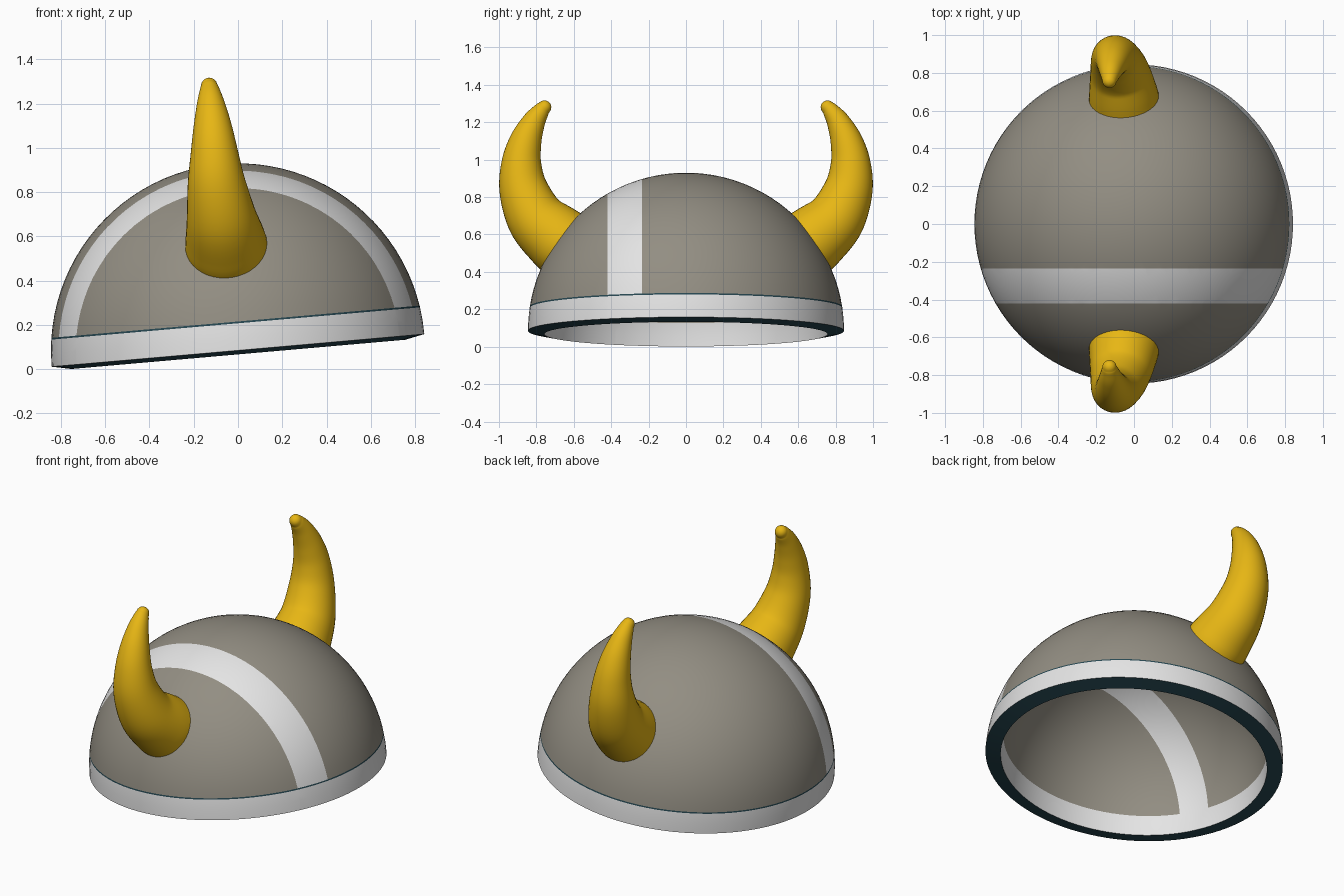
import bpy, bmesh, math
from mathutils import Vector, Matrix

if "Cube" in bpy.data.objects:
    bpy.data.objects.remove(bpy.data.objects["Cube"])

R_OUT, R_IN = 0.845, 0.757      # shell radii
CENTRE_Z, TILT = 0.085, math.radians(-5)
RIM_DROP = 0.018                # inner lip hangs slightly lower
BAND = 0.122                    # rim band height
STRIPE = (-0.42, -0.235)        # stripe limits in y


def material(name, rgb):
    m = bpy.data.materials.new(name)
    m.diffuse_color = (*rgb, 1)
    m.use_nodes = True
    m.node_tree.nodes["Principled BSDF"].inputs["Base Color"].default_value = m.diffuse_color
    return m


steel = material("warm_grey_steel", (0.29, 0.27, 0.225))
white = material("pale_metal", (0.78, 0.78, 0.78))
dark = material("dark_teal", (0.02, 0.065, 0.085))
gold = material("horn_gold", (0.80, 0.47, 0.007))


def finish(bm, name, mats, angle):
    bmesh.ops.recalc_face_normals(bm, faces=bm.faces)
    me = bpy.data.meshes.new(name)
    bm.to_mesh(me)
    bm.free()
    for m in mats:
        me.materials.append(m)
    ob = bpy.data.objects.new(name, me)
    bpy.context.collection.objects.link(ob)
    bpy.ops.object.select_all(action='DESELECT')
    ob.select_set(True)
    bpy.context.view_layer.objects.active = ob
    bpy.ops.object.shade_smooth_by_angle(angle=math.radians(angle))
    return ob


def arc(radius, heights, steps=22):
    """Profile up a sphere: listed heights first, then even steps to the pole."""
    pts = [(math.sqrt(max(radius**2 - max(h, 0)**2, 0)), h) for h in heights]
    a0 = math.asin(heights[-1] / radius)
    for i in range(1, steps + 1):
        a = a0 + (math.pi / 2 - a0) * i / steps
        pts.append((radius * math.cos(a) if i < steps else 0, radius * math.sin(a)))
    return pts


# Dome: thick revolved shell, cut along the band and stripe edges
bm = bmesh.new()
outer = arc(R_OUT, [0, 0.06, BAND, BAND + 0.008])
inner = arc(R_IN, [-RIM_DROP, 0.04, BAND * 0.88])
profile = outer[::-1] + inner
vs = [bm.verts.new((x, 0, z)) for x, z in profile]
es = [bm.edges.new(p) for p in zip(vs, vs[1:])]
bmesh.ops.spin(bm, geom=vs + es, cent=(0, 0, 0), axis=(0, 0, 1),
               angle=math.tau, steps=96)
bmesh.ops.remove_doubles(bm, verts=bm.verts, dist=0.0005)

for is_outer, k in ((True, 1), (False, R_IN / R_OUT)):
    for y in STRIPE:
        faces = [f for f in bm.faces
                 if (f.calc_center_median().length > 0.8 + 0.03 * is_outer - 0.03 * (not is_outer)) == is_outer]
        geom = set(faces)
        for f in faces:
            geom.update(f.edges)
            geom.update(f.verts)
        bmesh.ops.bisect_plane(bm, geom=list(geom), dist=1e-5,
                               plane_co=(0, y * k, 0), plane_no=(0, 1, 0))

for f in bm.faces:
    c = f.calc_center_median()
    r = c.length
    is_outer = r > 0.8
    k = 1 if is_outer else R_IN / R_OUT
    if 0.775 < r < 0.828:                                   # underside of rim
        f.material_index = 2
    elif is_outer and BAND < c.z < BAND + 0.008:            # thin seam line
        f.material_index = 2
    elif c.z < BAND * k or STRIPE[0] * k < c.y < STRIPE[1] * k:
        f.material_index = 1
bmesh.ops.transform(bm, verts=bm.verts, matrix=Matrix.Translation((0, 0, CENTRE_Z))
                    @ Matrix.Rotation(TILT, 4, 'Y'))
finish(bm, "helmet_dome", [steel, white, dark], 40)

# Horns: tapered tubes lofted along a curved centre line (x, y, z, radius)
PATH = [(-0.05, 0.63, 0.535, 0.188), (-0.057, 0.69, 0.58, 0.182),
        (-0.075, 0.80, 0.685, 0.158), (-0.097, 0.868, 0.84, 0.131),
        (-0.107, 0.88, 0.98, 0.107), (-0.115, 0.857, 1.10, 0.086),
        (-0.123, 0.815, 1.20, 0.063), (-0.128, 0.775, 1.26, 0.045),
        (-0.13, 0.757, 1.28, 0.037)]


def smooth_path(pts, n=6):
    p = [Vector(q) for q in pts]
    p = [2 * p[0] - p[1]] + p + [2 * p[-1] - p[-2]]
    out = []
    for a, b, c, d in zip(p, p[1:], p[2:], p[3:]):
        for i in range(n):
            t = i / n
            out.append(0.5 * (2 * b + (c - a) * t + (2 * a - 5 * b + 4 * c - d) * t**2
                              + (3 * b - a - 3 * c + d) * t**3))
    return out + [p[-2]]


def horn(name, side):
    path = smooth_path(PATH)
    # rounded tip
    end = path[-1]
    step = (end - path[-2]).xyz.normalized()
    for i in range(1, 6):
        a = math.pi / 2 * i / 5.3
        path.append(Vector((*(end.xyz + step * end.w * math.sin(a)), end.w * math.cos(a))))
    bm = bmesh.new()
    rings = []
    for i, q in enumerate(path):
        d = path[min(i + 1, len(path) - 1)].xyz - path[max(i - 1, 0)].xyz
        u = Vector((0, -d.z, d.y)).normalized()
        v = d.cross(u).normalized()
        ring = []
        for j in range(40):
            a = math.tau * j / 40
            co = q.xyz + q.w * (u * math.cos(a) + v * math.sin(a))
            ring.append(bm.verts.new((co.x, co.y * side, co.z)))
        rings.append(ring)
    for r0, r1 in zip(rings, rings[1:]):
        for j in range(40):
            k = (j + 1) % 40
            bm.faces.new((r0[j], r0[k], r1[k], r1[j]))
    bm.faces.new(rings[0])
    bm.faces.new(rings[-1])
    finish(bm, name, [gold], 50)


horn("horn_back", 1)
horn("horn_front", -1)
